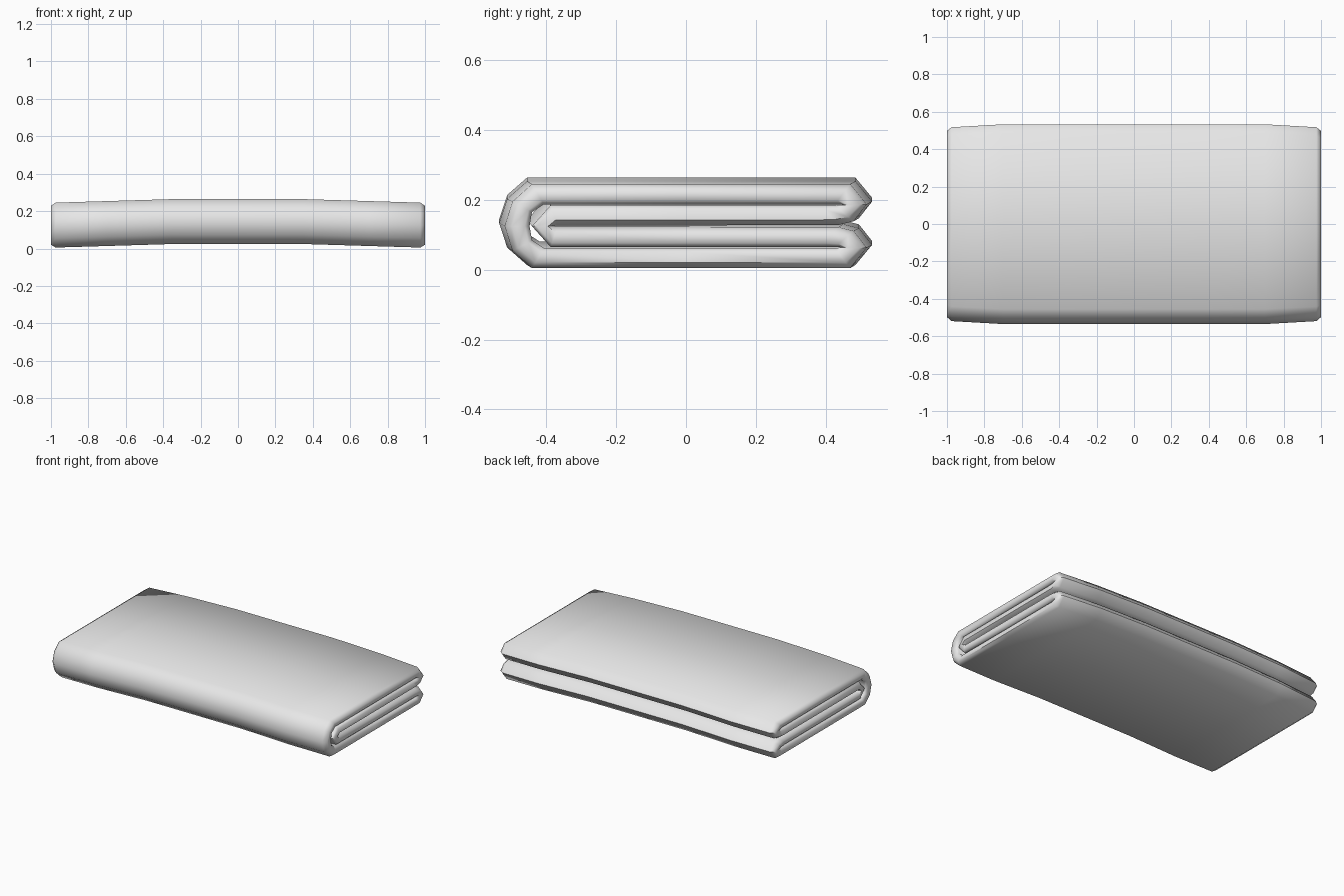
import bpy, bmesh

if "Cube" in bpy.data.objects:
    bpy.data.objects.remove(bpy.data.objects["Cube"])

# Cross-section of the folded cloth: (y, height above or below the middle), upper half
MID = 0.123
outer_half = [(-0.535, 0), (-0.512, 0.07), (-0.455, 0.12), (0, 0.12), (0.485, 0.12),
              (0.533, 0.062), (0.495, 0.014), (0.45, 0.003), (0, 0.002), (-0.38, 0.002), (-0.39, 0)]
inner_half = [(-0.462, 0), (-0.455, 0.04), (-0.42, 0.0625), (0, 0.0625), (0.44, 0.0625),
              (0.465, 0.061), (0.44, 0.0595), (0.40, 0.0595), (0, 0.0595), (-0.40, 0.0595), (-0.455, 0)]


def closed(half):
    """Mirror a half section about the middle crease into a closed loop."""
    return half + [(y, -z) for y, z in half[-2:0:-1]]


OUTER, INNER = closed(outer_half), closed(inner_half)
N = len(OUTER)


def blend(t):
    return [(a[0] + (b[0] - a[0]) * t, a[1] + (b[1] - a[1]) * t) for a, b in zip(OUTER, INNER)]


def lift(x):
    """The cloth arches gently in the middle of its length."""
    return 0.021 - 0.019 * max(0, abs(x) - 0.35) / 0.63


def width(x):
    return 1 - 0.03 * max(0, abs(x) - 0.7) / 0.28


bm = bmesh.new()


def ring(section, x):
    return [bm.verts.new((x, y * width(x), MID + z + lift(x))) for y, z in section]


# Rings run out along the outside, round the hem at the end, and back along the inside
stations = [-0.975, -0.7, -0.35, 0, 0.35, 0.7, 0.975]
rings = [ring(OUTER, x) for x in stations]
rings += [ring(blend(0.28), 1.0), ring(blend(0.8), 0.998)]
rings += [ring(INNER, x) for x in (0.985, 0, -0.985)]
rings += [ring(blend(0.8), -0.998), ring(blend(0.28), -1.0)]
for k, a in enumerate(rings):
    b = rings[(k + 1) % len(rings)]
    for i in range(N):
        j = (i + 1) % N
        bm.faces.new((a[i], a[j], b[j], b[i]))
bmesh.ops.recalc_face_normals(bm, faces=bm.faces)

mesh = bpy.data.meshes.new("folded_cloth")
bm.to_mesh(mesh)
bm.free()
cloth = bpy.data.objects.new("folded_cloth", mesh)
bpy.context.collection.objects.link(cloth)

# One plain light grey fabric
mat = bpy.data.materials.new("light_grey_fabric")
mat.diffuse_color = (0.8, 0.8, 0.8, 1)
mat.use_nodes = True
mat.node_tree.nodes["Principled BSDF"].inputs["Base Color"].default_value = mat.diffuse_color
mesh.materials.append(mat)

bpy.context.view_layer.objects.active = cloth
cloth.select_set(True)
bpy.ops.object.shade_smooth_by_angle(angle=1.05)
